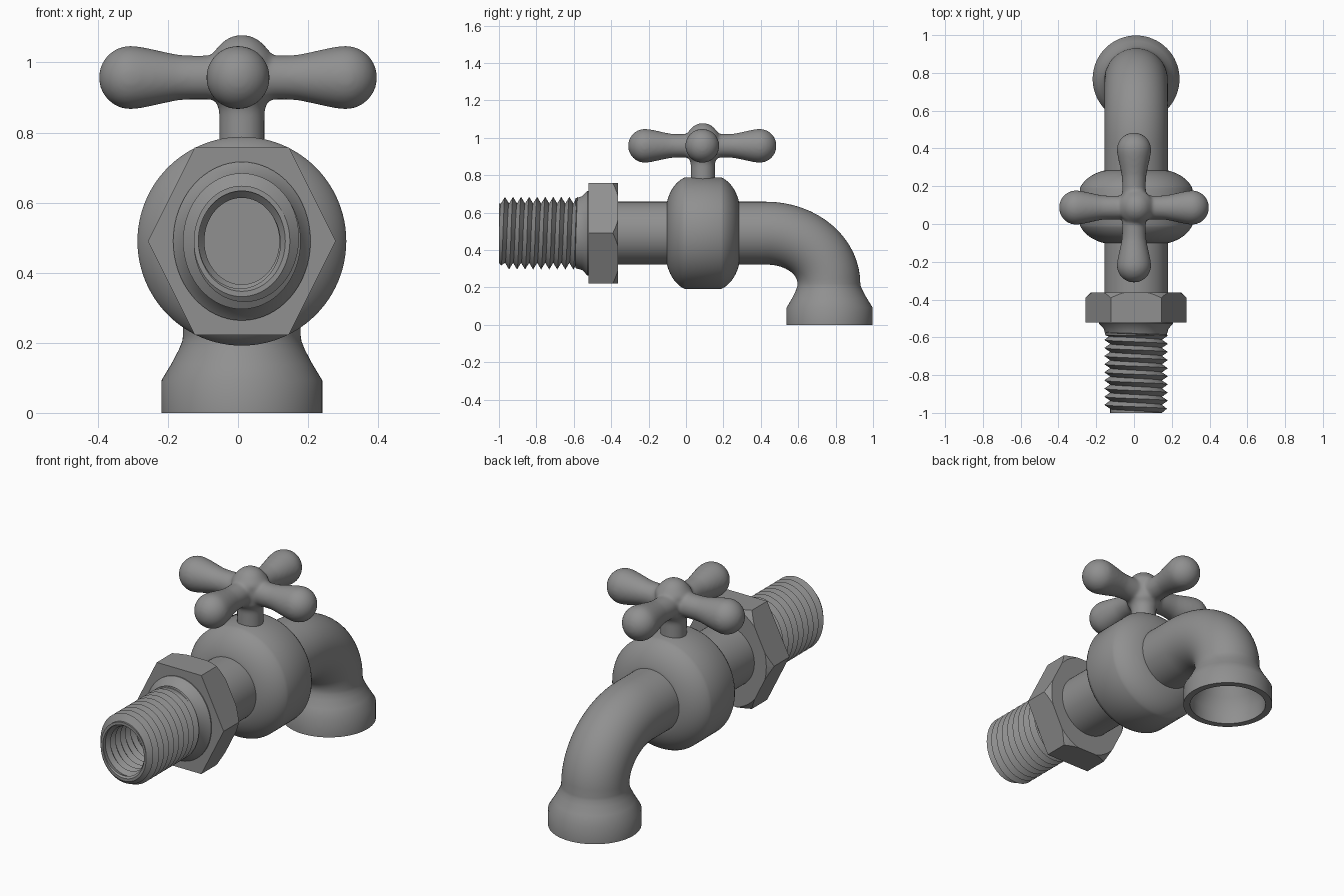
import bpy, bmesh
from math import sin, cos, pi, ceil, radians
from mathutils import Vector

if "Cube" in bpy.data.objects:
    bpy.data.objects.remove(bpy.data.objects["Cube"])

CX, CZ = 0.011, 0.49     # pipe axis
STRETCH = 1.1547         # inlet parts are taller than wide
X, Y, Z = Vector((1, 0, 0)), Vector((0, 1, 0)), Vector((0, 0, 1))
grey = bpy.data.materials.new("dark_grey")
grey.diffuse_color = (0.28, 0.28, 0.28, 1)
grey.use_nodes = True
grey.node_tree.nodes["Principled BSDF"].inputs["Base Color"].default_value = grey.diffuse_color


def finish(name, bm, angle=32):
    bmesh.ops.recalc_face_normals(bm, faces=bm.faces)
    me = bpy.data.meshes.new(name)
    bm.to_mesh(me)
    bm.free()
    me.materials.append(grey)
    ob = bpy.data.objects.new(name, me)
    bpy.context.collection.objects.link(ob)
    bpy.ops.object.select_all(action='DESELECT')
    ob.select_set(True)
    bpy.context.view_layer.objects.active = ob
    bpy.ops.object.shade_smooth_by_angle(angle=radians(angle))
    return ob


def rings(name, frames, side, n=64, sz=1.0, angle=32):
    """Skin circles given as (centre, direction, radius), capped at both ends."""
    bm = bmesh.new()
    rows = []
    for c, d, r in frames:
        up = d.cross(side)
        row = []
        for i in range(n):
            a = 2 * pi * i / n
            p = Vector(c) + side * (r * cos(a)) + up * (r * sin(a))
            p.z = CZ + (p.z - CZ) * sz
            row.append(bm.verts.new(p))
        rows.append(row)
    for a, b in zip(rows, rows[1:]):
        for i in range(n):
            k = (i + 1) % n
            bm.faces.new((a[i], a[k], b[k], b[i]))
    bm.faces.new(rows[0])
    bm.faces.new(rows[-1])
    return finish(name, bm, angle)


def along_y(name, prof, **kw):
    return rings(name, [((CX, y, CZ), Y, r) for y, r in prof], X, **kw)


# valve body: drum with shoulders between a cone and a full round
arc = [radians(a) for a in range(0, 91, 9)]
half = []
for t in arc:
    f = t / (pi / 2)
    u, v = 0.6 * sin(t) + 0.4 * f, 0.6 * cos(t) + 0.4 * (1 - f)
    half.append((0.096 * u, 0.165 + 0.133 * v))
along_y("valve_body", [(-0.006 - y, r) for y, r in reversed(half)] +
        [(0.188 + y, r) for y, r in half], n=96)

# pipe, bent spout, flared outlet and hollow mouth in one sweep
path = [((CX, y, CZ), Y, 0.168) for y in (-0.45, 0.0, 0.28, 0.36, 0.43)]
for k in range(1, 17):
    t = pi / 2 * k / 16
    path.append(((CX, 0.43 + 0.334 * sin(t), 0.22 + 0.27 * cos(t)),
                 Vector((0, cos(t), -sin(t))), 0.168))
for y, z, r in [(0.765, 0.205, 0.17), (0.766, 0.18, 0.18), (0.767, 0.14, 0.201),
                (0.768, 0.092, 0.23), (0.768, 0.0, 0.23), (0.768, 0.0, 0.195),
                (0.768, 0.08, 0.195), (0.764, 0.14, 0.165), (0.76, 0.2, 0.135)]:
    path.append(((CX, y, z), -Z, r))
rings("pipe_and_spout", path, X)

# hexagonal nut, chamfered on the pipe side
nut = along_y("hex_nut", [(-0.522, 0.268), (-0.363, 0.268)], n=6, sz=STRETCH)
cutter = along_y("nut_cutter", [(-0.6, 0.4), (-0.523, 0.4), (-0.363, 0.24), (-0.35, 0.227)],
                 sz=STRETCH)
cutter.hide_render = True
mod = nut.modifiers.new("chamfer", 'BOOLEAN')
mod.operation, mod.object, mod.solver = 'INTERSECT', cutter, 'EXACT'
bpy.context.view_layer.objects.active = nut
bpy.ops.object.modifier_apply(modifier=mod.name)
bpy.data.objects.remove(cutter)
for p in nut.data.polygons:
    p.use_smooth = False

# collar between nut and thread
along_y("inlet_collar", [(-0.6, 0.13), (-0.59, 0.162), (-0.555, 0.171),
                         (-0.527, 0.196), (-0.5, 0.196)], sz=STRETCH)


# threaded inlet: outer helix, rim, and inner helix of the bore
def helix_rows(base, ridge, y0, y1, pitch):
    rows = []
    for j in range(2 * ceil((y1 - y0) / pitch) + 3):
        def row(t, j=j):
            y = y0 + pitch * (j / 2 + t - 1)
            inside = y0 + 1e-6 < y < y1 - 1e-6
            fade = min(1, max(0, (y - y0) / (0.6 * pitch)))   # ridge runs out at the rim
            r = base + (ridge - base) * fade if inside and j % 2 else base
            return r, min(max(y, y0), y1)
        rows.append(row)
    return rows


outer = helix_rows(0.137, 0.168, -1.0, -0.565, 0.043)
bore = helix_rows(0.124, 0.107, -1.0, -0.62, 0.043)
rows = [lambda t: (0, -0.565)] + outer[::-1] + bore + [lambda t: (0, -0.62)]
bm = bmesh.new()
N = 64
grid = []
for row in rows:
    line = []
    for i in range(N + 1):
        r, y = row(i / N)
        a = 2 * pi * i / N
        line.append(bm.verts.new((CX + r * cos(a), y, CZ + r * sin(a) * STRETCH)))
    grid.append(line)
for a, b in zip(grid, grid[1:]):
    for i in range(N):
        bm.faces.new((a[i], a[i + 1], b[i + 1], b[i]))
bmesh.ops.remove_doubles(bm, verts=bm.verts, dist=1e-5)
finish("threaded_inlet", bm)

# handle stem and domed hub
hub = [(0.75, 0.065), (0.86, 0.065), (0.88, 0.07), (0.9, 0.085), (0.957, 0.092),
       (1.01, 0.092), (1.025, 0.084), (1.04, 0.072), (1.056, 0.058),
       (1.069, 0.04), (1.077, 0.02), (1.079, 0.004)]
handle = [rings("cross_handle", [((CX, 0.09, z), Z, r) for z, r in hub], X, n=48)]

# two double-ended arms with ball tips
arm = [(0.0, 0.063), (0.14, 0.063), (0.17, 0.065), (0.205, 0.072), (0.245, 0.081),
       (0.28, 0.088)]
arm += [(0.306 + 0.091 * sin(t), max(0.091 * cos(t), 0.001)) for t in arc]
arm = [(-s, r) for s, r in reversed(arm[1:])] + arm
for name, d, side in (("arm_across", X, Y), ("arm_along", Y, X)):
    handle.append(rings(name, [(Vector((0, 0.087, 0.957)) + d * s, d, r) for s, r in arm],
                        side, n=48))

# fuse hub and arms into one softly blended casting
for ob in handle:
    ob.select_set(True)
bpy.context.view_layer.objects.active = handle[0]
bpy.ops.object.join()
mod = handle[0].modifiers.new("fuse", 'REMESH')
mod.mode, mod.voxel_size = 'VOXEL', 0.008
mod = handle[0].modifiers.new("blend", 'SMOOTH')
mod.factor, mod.iterations = 0.5, 12
for m in ("fuse", "blend"):
    bpy.ops.object.modifier_apply(modifier=m)
bpy.ops.object.shade_smooth()
